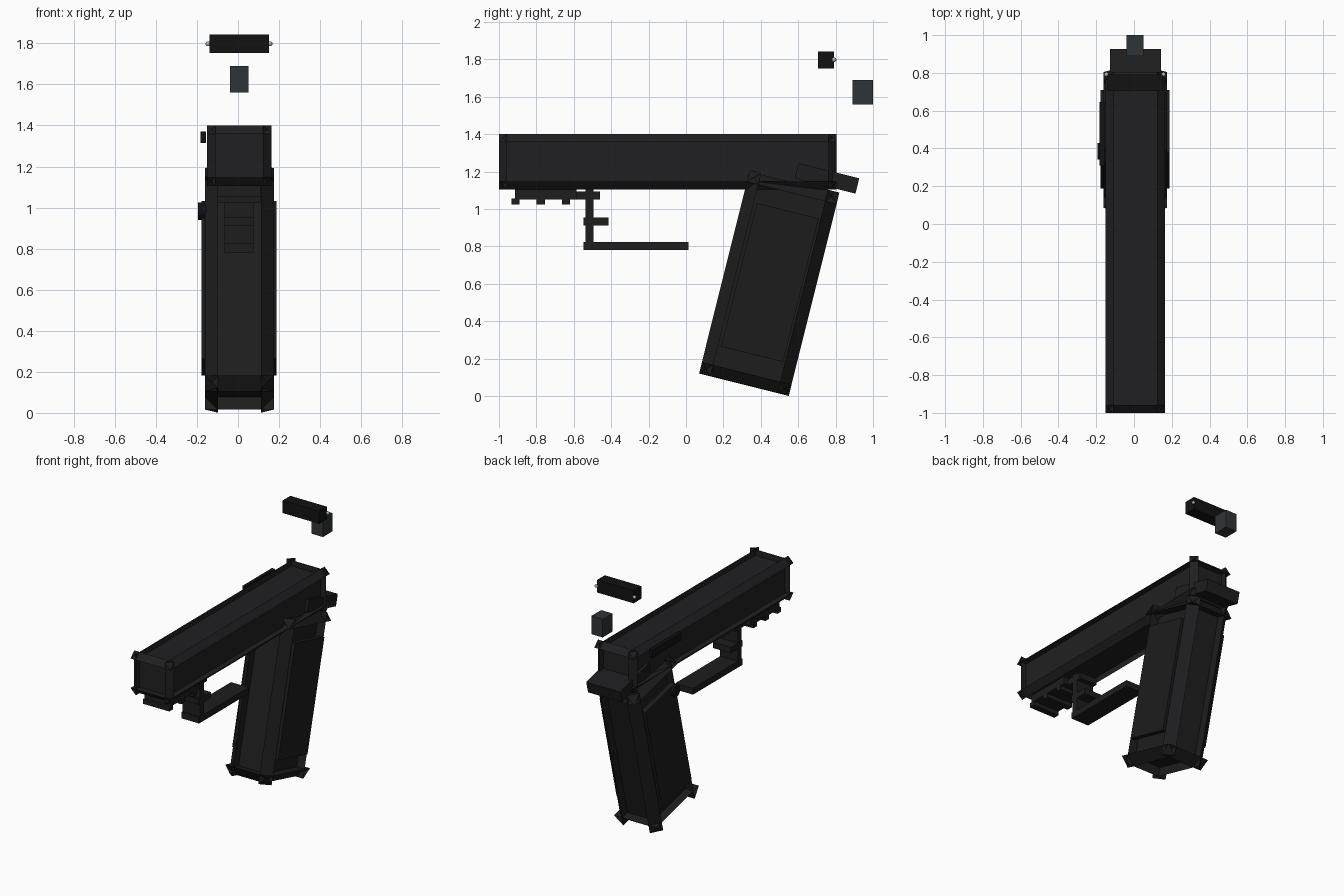
import bpy, bmesh
from math import radians, pi
from itertools import product
from mathutils import Vector, Matrix

if "Cube" in bpy.data.objects:
    bpy.data.objects.remove(bpy.data.objects["Cube"])

TILT = radians(-14)  # grip lean: the top leans towards +y
DROP = -0.005        # settles the whole model on the ground


def material(name, r, g, b):
    m = bpy.data.materials.new(name)
    m.diffuse_color = (r, g, b, 1)
    m.use_nodes = True
    m.node_tree.nodes["Principled BSDF"].inputs["Base Color"].default_value = m.diffuse_color
    return m


STEEL = material("dark_steel", 0.0145, 0.0145, 0.016)
POLYMER = material("polymer", 0.0125, 0.0125, 0.0135)
RUBBER = material("rubber", 0.0115, 0.0115, 0.0115)
BLACK = material("black", 0.006, 0.006, 0.007)
SLATE = material("slate", 0.030, 0.033, 0.038)
DOT = material("sight_dot", 0.5, 0.5, 0.5)


def finish(name, bm, mat, loc=(0, 0, 0), tilt=0.0):
    me = bpy.data.meshes.new(name)
    bm.to_mesh(me)
    bm.free()
    me.materials.append(mat)
    ob = bpy.data.objects.new(name, me)
    ob.location = Vector(loc) + Vector((0, 0, DROP))
    ob.rotation_euler.x = tilt
    bpy.context.collection.objects.link(ob)
    return ob


def box(name, x, y, z, mat, tilt=0.0):
    """Plain box from (min, max) ranges, tilted about its own centre."""
    bm = bmesh.new()
    bmesh.ops.create_cube(bm, size=1)
    bmesh.ops.scale(bm, vec=[r[1] - r[0] for r in (x, y, z)], verts=bm.verts)
    return finish(name, bm, mat, [(r[0] + r[1]) / 2 for r in (x, y, z)], tilt)


def flanged_box(name, size, loc, flange, mat, tilt=0.0):
    """Box whose side plates overrun each other at every edge, joined by
    slanted strips along the edges and a triangle at each corner."""
    bm = bmesh.new()
    half = Vector(size) / 2
    plate = {}
    signs = list(product((-1, 1), repeat=3))
    for s in signs:
        for axis in range(3):
            plate[axis, s] = bm.verts.new(
                [s[i] * (half[i] - (flange if i == axis else 0)) for i in range(3)])

    def face(verts, outward):
        f = bm.faces.new(verts)
        f.normal_update()
        if f.normal.dot(outward) < 0:
            f.normal_flip()

    for axis in range(3):
        u, v = [i for i in range(3) if i != axis]
        # side plates
        for side in (-1, 1):
            ring = []
            for p, q in ((-1, -1), (1, -1), (1, 1), (-1, 1)):
                s = [0, 0, 0]
                s[axis], s[u], s[v] = side, p, q
                ring.append(plate[axis, tuple(s)])
            out = Vector((0, 0, 0))
            out[axis] = side
            face(ring, out)
        # slanted strips running along this axis
        for p, q in product((-1, 1), repeat=2):
            lo, hi = [0, 0, 0], [0, 0, 0]
            lo[axis], hi[axis] = -1, 1
            lo[u] = hi[u] = p
            lo[v] = hi[v] = q
            out = (Vector(lo) + Vector(hi)) / 2
            lo, hi = tuple(lo), tuple(hi)
            face((plate[u, lo], plate[u, hi], plate[v, hi], plate[v, lo]), out)
    # corner triangles
    for s in signs:
        face([plate[a, s] for a in range(3)], Vector(s))
    return finish(name, bm, mat, loc, tilt)


# slide and grip
flanged_box("slide", (0.315, 1.805, 0.295), (0.006, -0.0975, 1.258), 0.042, STEEL)
flanged_box("grip", (0.336, 0.494, 1.12), (0.007, 0.445, 0.609), 0.063, POLYMER, TILT)

# grip side panels
for side, x in (("left", (-0.177, -0.14)), ("right", (0.15, 0.187))):
    box(f"grip_panel_{side}", x, (0.278, 0.620), (0.217, 1.007), RUBBER, TILT)

# tail over the hand
box("grip_tail", (-0.128, 0.142), (0.586, 0.921), (1.127, 1.211), POLYMER, TILT)

# accessory rail with cross teeth
box("rail", (-0.1, 0.11), (-0.915, -0.585), (1.057, 1.11), POLYMER)
for i in range(3):
    y = -0.934 + 0.136 * i
    box(f"rail_tooth_{i + 1}", (-0.1, 0.11), (y, y + 0.043), (1.028, 1.06), POLYMER)

# trigger guard
GUARD = (-0.065, 0.075)
box("guard_mount", GUARD, (-0.59, -0.46), (1.055, 1.10), POLYMER)
box("guard_post", GUARD, (-0.538, -0.494), (0.80, 1.11), POLYMER)
box("guard_nub", GUARD, (-0.547, -0.415), (0.918, 0.96), POLYMER)
box("guard_bar", GUARD, (-0.547, 0.013), (0.785, 0.83), POLYMER)

# left side controls
box("slide_lever", (-0.182, -0.157), (0.31, 0.645), (1.32, 1.375), BLACK)
bm = bmesh.new()
bmesh.ops.create_cone(bm, cap_ends=True, segments=16, radius1=0.043, radius2=0.043,
                      depth=0.045, matrix=Matrix.Rotation(pi / 2, 4, "Y"))
finish("release_button", bm, BLACK, (-0.172, 0.385, 0.987))

# floating sights
box("front_sight", (-0.04, 0.05), (0.89, 1.0), (1.565, 1.695), SLATE)
box("rear_sight", (-0.14, 0.15), (0.705, 0.792), (1.757, 1.847), BLACK)
for side, x in (("left", -0.146), ("right", 0.156)):
    bm = bmesh.new()
    bmesh.ops.create_uvsphere(bm, u_segments=12, v_segments=8, radius=0.012)
    finish(f"sight_dot_{side}", bm, DOT, (x, 0.792, 1.803))
